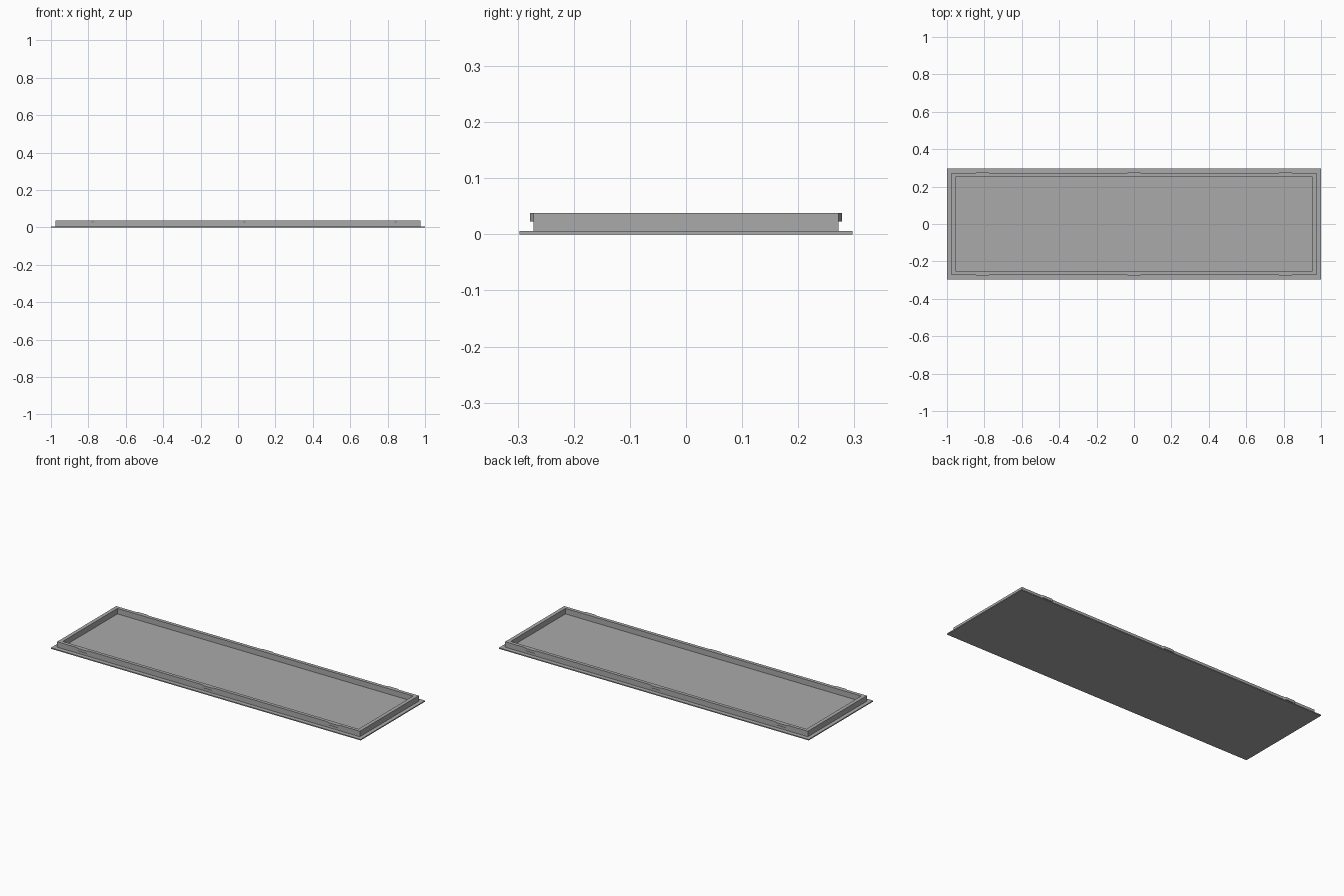
import bpy
import bmesh

cube = bpy.data.objects.get("Cube")
if cube:
    bpy.data.objects.remove(cube, do_unlink=True)

grey = bpy.data.materials.new("neutral_grey")
grey.use_nodes = True
colour = (0.4, 0.4, 0.4, 1)
grey.diffuse_color = colour
grey.node_tree.nodes["Principled BSDF"].inputs["Base Color"].default_value = colour


def rectangle(hx, hy):
    return [(-hx, -hy), (hx, -hy), (hx, hy), (-hx, hy)]


def finish(name, bm):
    bmesh.ops.recalc_face_normals(bm, faces=bm.faces)
    mesh = bpy.data.meshes.new(name)
    bm.to_mesh(mesh)
    bm.free()
    mesh.materials.append(grey)
    obj = bpy.data.objects.new(name, mesh)
    bpy.context.collection.objects.link(obj)


def prism(name, outline, low, high):
    bm = bmesh.new()
    rings = [[bm.verts.new((x, y, z)) for x, y in outline] for z in (low, high)]
    bm.faces.new(rings[0])
    bm.faces.new(rings[1])
    for i in range(len(outline)):
        j = (i + 1) % len(outline)
        bm.faces.new((rings[0][i], rings[0][j], rings[1][j], rings[1][i]))
    finish(name, bm)


def frame(name, outer, inner, low, high):
    # Four loops joined around into a hollow rectangular wall
    bm = bmesh.new()
    section = [(outer, low), (outer, high), (inner, high), (inner, low)]
    loops = [[bm.verts.new((x, y, z)) for x, y in rectangle(*half)] for half, z in section]
    for k in range(4):
        a, b = loops[k], loops[(k + 1) % 4]
        for i in range(4):
            j = (i + 1) % 4
            bm.faces.new((a[i], a[j], b[j], b[i]))
    finish(name, bm)


plate_top, rim_top, clip_low = 0.006, 0.038, 0.023
rim_y, clip_y = 0.272, 0.278

# Thin base plate and raised rim
prism("base_plate", rectangle(1, 0.297), 0, plate_top)
frame("raised_rim", (0.977, rim_y), (0.955, 0.252), plate_top, rim_top)

# Snap clips with tapered ends along both long sides
for side, label in ((-1, "front"), (1, "back")):
    for x, place in ((-0.81, "right"), (0, "middle"), (0.81, "left")):
        outline = [(x - 0.04, side * rim_y), (x + 0.04, side * rim_y),
                   (x + 0.028, side * clip_y), (x - 0.028, side * clip_y)]
        prism(f"{label}_{place}_clip", outline, clip_low, rim_top)
